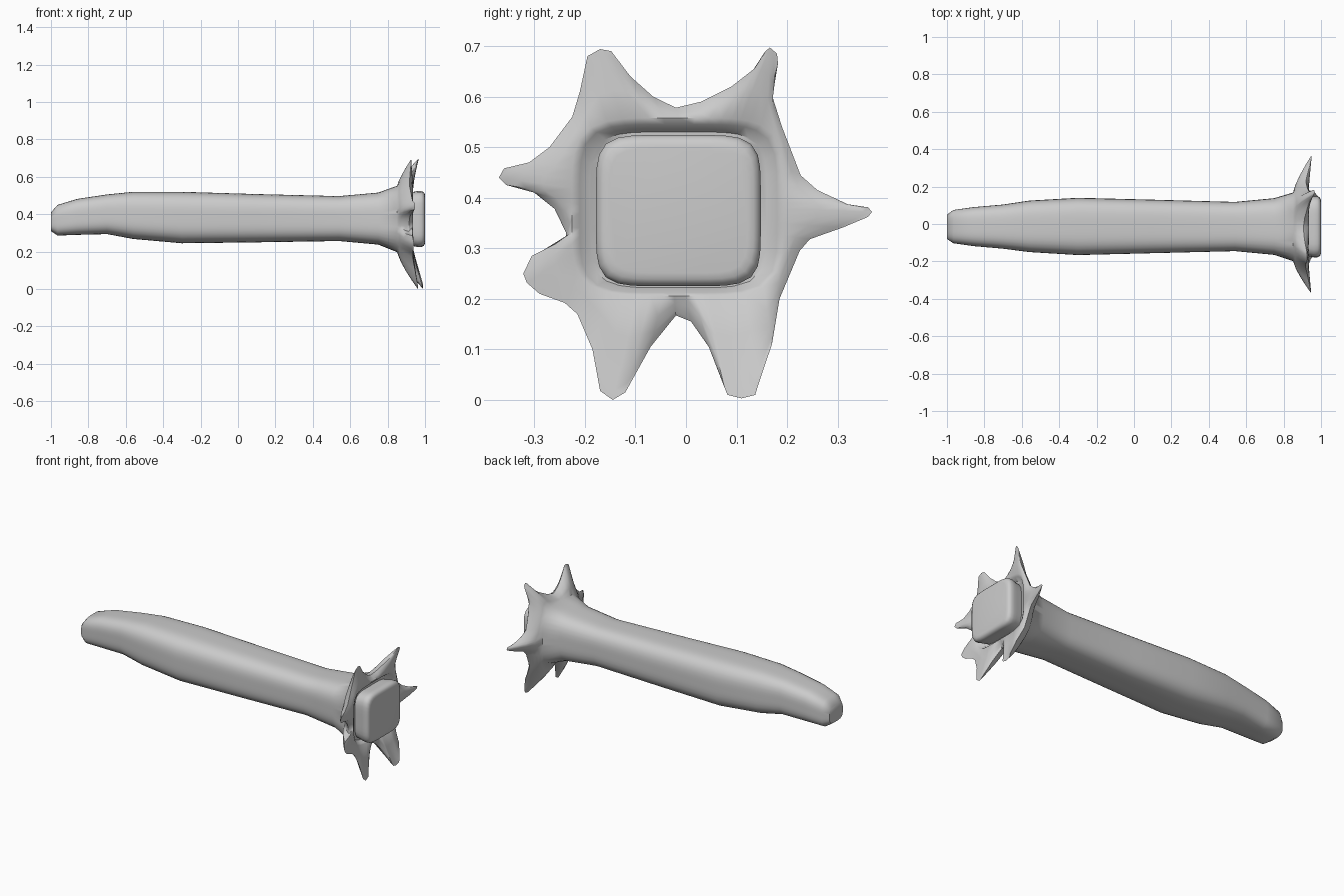
import bpy, bmesh, math

if "Cube" in bpy.data.objects:
    bpy.data.objects.remove(bpy.data.objects["Cube"])

CY, CZ = -0.015, 0.375   # axis of the handle


def box_ring(x, y0, y1, z0, z1, angles, n):
    """Rounded-square ring across the x axis."""
    pts = []
    for a in angles:
        c, s = math.cos(a), math.sin(a)
        k = (abs(c) ** n + abs(s) ** n) ** (-1 / n)
        pts.append((x, (y0 + y1) / 2 + (y1 - y0) / 2 * c * k,
                    (z0 + z1) / 2 + (z1 - z0) / 2 * s * k))
    return pts


def loft(name, rings, angle):
    """Skin a list of equal rings, cap both ends, shade smooth."""
    bm = bmesh.new()
    vs = [[bm.verts.new(p) for p in r] for r in rings]
    for a, b in zip(vs, vs[1:]):
        for i in range(len(a)):
            j = (i + 1) % len(a)
            bm.faces.new((a[i], a[j], b[j], b[i]))
    bm.faces.new(vs[0])
    bm.faces.new(vs[-1][::-1])
    bmesh.ops.recalc_face_normals(bm, faces=bm.faces[:])
    me = bpy.data.meshes.new(name)
    bm.to_mesh(me)
    bm.free()
    ob = bpy.data.objects.new(name, me)
    bpy.context.collection.objects.link(ob)
    bpy.ops.object.select_all(action='DESELECT')
    ob.select_set(True)
    bpy.context.view_layer.objects.active = ob
    bpy.ops.object.shade_smooth_by_angle(angle=math.radians(angle))
    return ob


# Spiked collar outline (y, z), clockwise from the top notch
outline = [
    (-.02, .578), (.03, .59), (.09, .62), (.135, .655), (.157, .69), (.166, .697),
    (.18, .685), (.182, .665), (.171, .60), (.19, .54), (.227, .444), (.26, .415),
    (.32, .387), (.36, .381), (.368, .372), (.36, .362), (.31, .341), (.245, .318),
    (.225, .295), (.185, .20), (.17, .11), (.143, .03), (.137, .01), (.11, .003),
    (.082, .01), (.076, .025), (.045, .105), (.01, .155), (-.02, .167), (-.07, .105),
    (-.12, .015), (-.145, 0), (-.17, .018), (-.185, .10), (-.215, .17), (-.24, .192),
    (-.29, .21), (-.315, .232), (-.322, .25), (-.305, .285), (-.24, .308),
    (-.237, .33), (-.26, .378), (-.30, .41), (-.355, .425), (-.37, .44), (-.36, .458),
    (-.31, .47), (-.27, .50), (-.225, .56), (-.21, .61), (-.195, .68), (-.17, .694),
    (-.148, .69), (-.11, .64), (-.065, .60)]
N = len(outline)


def edge_x(y, z):
    """Forward curl of the spikes, growing with distance from the axis."""
    r = math.hypot(y - CY, z - CZ)
    tip = .95
    if z > .5:
        tip = .965 if y > 0 else .928
    elif z < .2:
        tip = .988 if y > 0 else .962
    t = min(1, max(0, (r - .2) / .17))
    return .905 + (tip - .905) * t


edge = [(edge_x(y, z), y, z) for y, z in outline]

# Unwrapped and evened-out angles, one per outline point
ang = []
for y, z in outline:
    a = math.atan2(z - CZ, y - CY)
    while ang and a > ang[-1] + math.pi:
        a -= 2 * math.pi
    ang.append(a)
for _ in range(8):
    ang = [((ang[i - 1] + (2 * math.pi if i == 0 else 0)) + 2 * ang[i]
            + ang[(i + 1) % N] - (2 * math.pi if i == N - 1 else 0)) / 4 for i in range(N)]

# Handle sections: x, y range, z range
sections = [
    (-1, -.08, .05, .31, .41), (-.965, -.103, .075, .286, .45),
    (-.86, -.118, .09, .29, .482), (-.7, -.132, .104, .294, .506),
    (-.56, -.15, .125, .268, .52), (-.3, -.166, .14, .245, .52),
    (.1, -.156, .13, .25, .508), (.54, -.145, .118, .257, .497),
    (.75, -.165, .138, .238, .516), (.85, -.198, .168, .198, .552)]
rings = [box_ring(*s, ang, 3.4) for s in sections]


def between(ring, f, t):
    """Ring part-way from an inner ring to the spiked edge."""
    out = []
    for p, e in zip(ring, edge):
        out.append((p[0] + (e[0] - p[0]) * t ** f,
                    p[1] + (e[1] - p[1]) * t, p[2] + (e[2] - p[2]) * t))
    return out


# Collar: back surface, spiked edge, front surface, then the groove
back = rings[-1]
rim = box_ring(.935, -.226, .196, .206, .558, ang, 4.5)
rings += [between(back, 1.3, t) for t in (.25, .5, .75, .9)]
rings.append(edge)
rings += [between(rim, 1.1, t) for t in (.9, .7, .4)]
rings.append(rim)
rings.append(box_ring(.928, -.21, .18, .212, .545, ang, 5))
rings.append(box_ring(.905, -.19, .16, .222, .53, ang, 5))
loft("handle_with_spiked_collar", rings, 50)

# End plug with bevelled front face
even = [2 * math.pi * i / 48 for i in range(48)]
plug = [box_ring(x, -.178 + d, .148 - d, .225 + d, .524 - d, even, 5.5)
        for x, d in ((.89, .012), (.94, .004), (.96, 0), (.98, 0), (.992, .005), (.998, .014), (1, .026))]
loft("end_plug", plug, 50)
